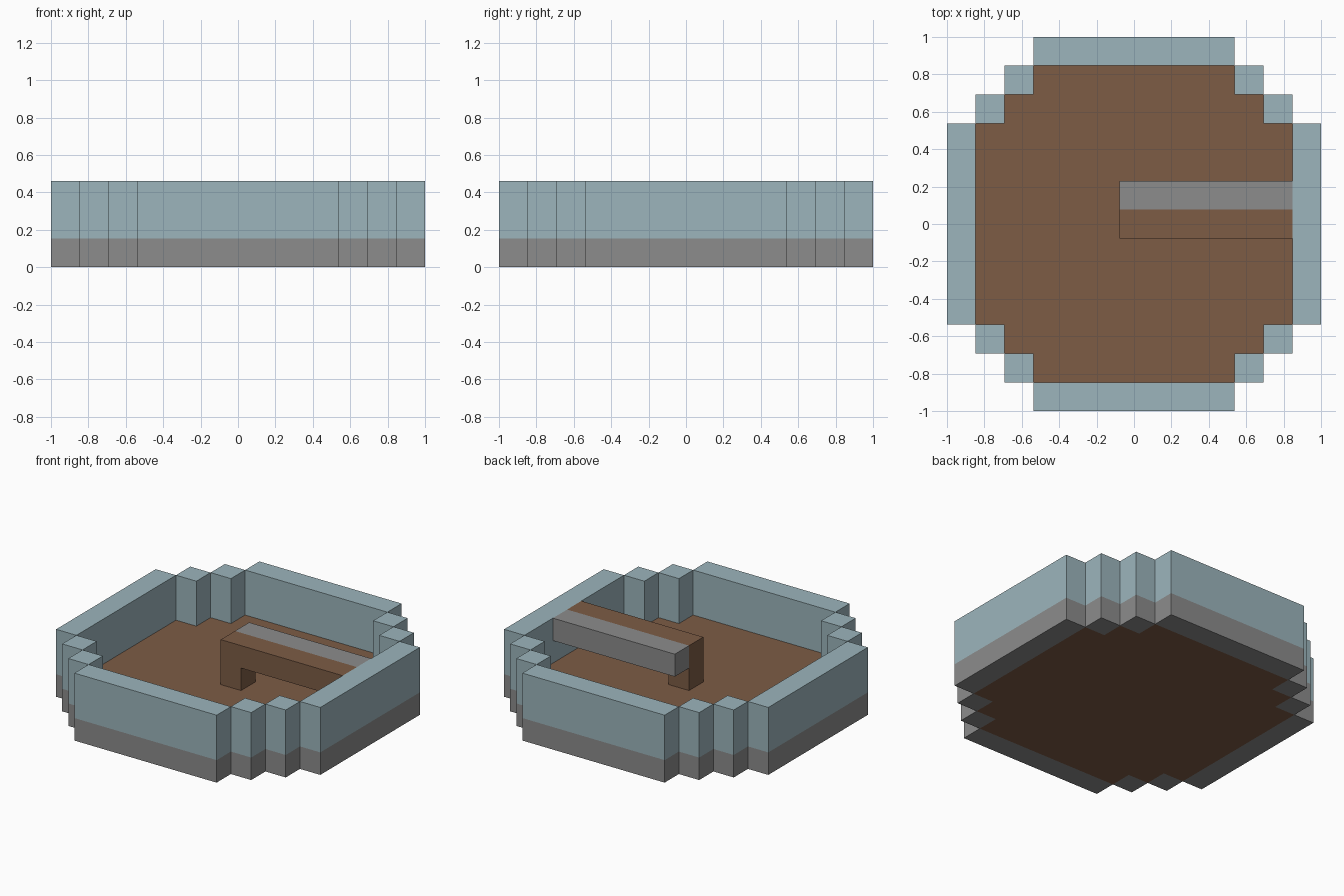
import bpy, bmesh
from mathutils import Matrix, Vector

U = 2 / 13  # one block

cube = bpy.data.objects.get("Cube")
if cube:
    bpy.data.objects.remove(cube, do_unlink=True)


def material(name, rgb):
    m = bpy.data.materials.new(name)
    m.use_nodes = True
    m.diffuse_color = (*rgb, 1)
    m.node_tree.nodes["Principled BSDF"].inputs["Base Color"].default_value = (*rgb, 1)
    return m


blue = material("pale_blue", (0.333, 0.462, 0.503))
gray = material("stone_gray", (0.262, 0.262, 0.262))
brown = material("wood_brown", (0.205, 0.107, 0.060))


def finish(name, bm, mats):
    bmesh.ops.recalc_face_normals(bm, faces=bm.faces)
    bmesh.ops.scale(bm, vec=(U, U, U), verts=bm.verts)
    mesh = bpy.data.meshes.new(name)
    bm.to_mesh(mesh)
    bm.free()
    for m in mats:
        mesh.materials.append(m)
    obj = bpy.data.objects.new(name, mesh)
    bpy.context.collection.objects.link(obj)
    return obj


def add_box(bm, lo, hi):
    lo, hi = Vector(lo), Vector(hi)
    size = Matrix.Diagonal((*(hi - lo), 1))
    bmesh.ops.create_cube(bm, size=1, matrix=Matrix.Translation((lo + hi) / 2) @ size)


def prism(name, points, offset, mats):
    """Extrude a flat outline along an offset."""
    bm = bmesh.new()
    face = bm.faces.new([bm.verts.new(p) for p in points])
    out = bmesh.ops.extrude_face_region(bm, geom=[face], use_keep_orig=True)
    moved = [v for v in out["geom"] if isinstance(v, bmesh.types.BMVert)]
    bmesh.ops.translate(bm, vec=offset, verts=moved)
    return finish(name, bm, mats)


def wall(name, lo, hi, turn):
    """Wall block with a gray lower course, turned about the centre."""
    bm = bmesh.new()
    add_box(bm, (*lo, 0), (*hi, 3))
    bmesh.ops.bisect_plane(bm, geom=bm.verts[:] + bm.edges[:] + bm.faces[:],
                           plane_co=(0, 0, 1), plane_no=(0, 0, 1))
    for f in bm.faces:
        f.material_index = 1 if f.calc_center_median().z < 1 else 0
    rot = Matrix.Rotation(turn * 1.5707963268, 3, "Z")
    bmesh.ops.rotate(bm, cent=(0, 0, 0), matrix=rot, verts=bm.verts)
    finish(name, bm, [blue, gray])


# Ring wall: a long side and two stepped corner blocks per quarter
for turn, side in enumerate(("left", "back", "right", "front")):
    wall(side + "_wall", (5.5, -3.5), (6.5, 3.5), turn)
    wall(side + "_corner_block_a", (4.5, 3.5), (5.5, 4.5), turn)
    wall(side + "_corner_block_b", (3.5, 4.5), (4.5, 5.5), turn)

# Stepped floor slab
quarter = [(5.5, 3.5), (4.5, 3.5), (4.5, 4.5), (3.5, 4.5), (3.5, 5.5)]
outline = [Matrix.Rotation(t * 1.5707963268, 3, "Z") @ Vector((*p, 0))
           for t in range(4) for p in quarter]
prism("floor", outline, (0, 0, 1), [brown])

# Wooden beam with its leg
profile = [(-0.5, 1), (0.5, 1), (0.5, 2), (5.5, 2), (5.5, 3), (-0.5, 3)]
prism("beam_and_leg", [(x, -0.5, z) for x, z in profile], (0, 1, 0), [brown])

# Stone rail along the back of the beam
bm = bmesh.new()
add_box(bm, (-0.5, 0.5, 2), (5.5, 1.5, 3))
finish("stone_rail", bm, [gray])
